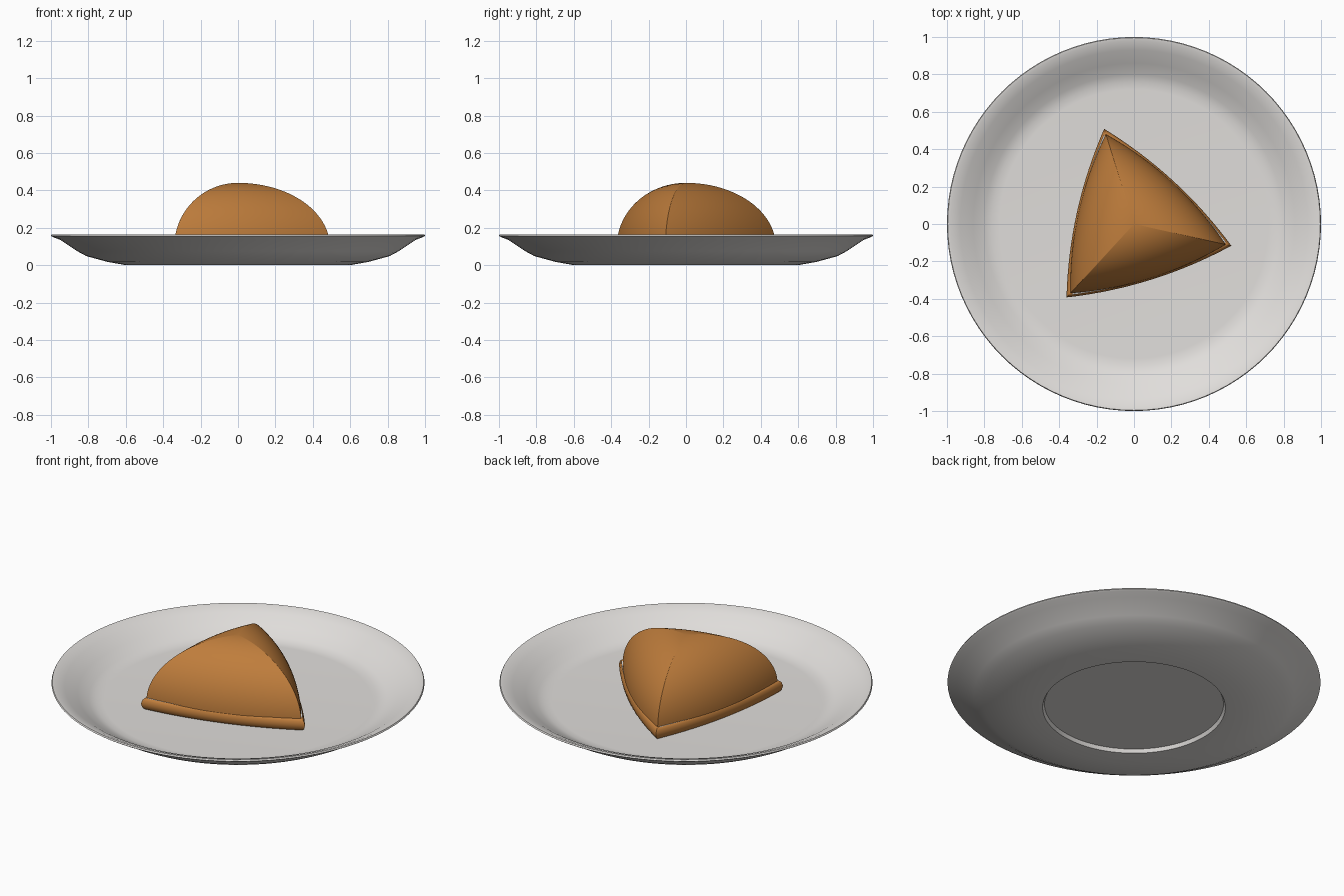
import bpy
import bmesh
from math import sin, cos, pi, radians
from mathutils import Vector

cube = bpy.data.objects.get("Cube")
if cube:
    bpy.data.objects.remove(cube, do_unlink=True)


def material(name, rgb):
    m = bpy.data.materials.new(name)
    m.use_nodes = True
    m.diffuse_color = (*rgb, 1)
    m.node_tree.nodes["Principled BSDF"].inputs["Base Color"].default_value = (*rgb, 1)
    return m


ceramic = material("warm white ceramic", (0.75, 0.73, 0.71))
pastry = material("golden brown pastry", (0.52, 0.205, 0.045))
cream = material("pale filling", (0.95, 0.93, 0.9))


def loft(name, rings, mat, closed=True, cap_ends=False, angle=40):
    """Skin a list of point rings into one smooth object."""
    bm = bmesh.new()
    loops = [[bm.verts.new(p) for p in ring] for ring in rings]
    n = len(loops[0])
    for a, b in zip(loops, loops[1:]):
        for i in range(n if closed else n - 1):
            j = (i + 1) % n
            bm.faces.new((a[i], a[j], b[j], b[i]))
    if cap_ends:
        bm.faces.new(loops[0][::-1])
        bm.faces.new(loops[-1])
    bmesh.ops.remove_doubles(bm, verts=bm.verts, dist=0.0001)
    bmesh.ops.recalc_face_normals(bm, faces=bm.faces)
    mesh = bpy.data.meshes.new(name)
    bm.to_mesh(mesh)
    bm.free()
    mesh.materials.append(mat)
    obj = bpy.data.objects.new(name, mesh)
    bpy.context.collection.objects.link(obj)
    bpy.ops.object.select_all(action="DESELECT")
    obj.select_set(True)
    bpy.context.view_layer.objects.active = obj
    bpy.ops.object.shade_smooth_by_angle(angle=radians(angle))
    return obj


def circle(r, z, n=96):
    return [(r * cos(2 * pi * i / n), r * sin(2 * pi * i / n), z) for i in range(n)]


# Plate: recessed foot, flared underside, rounded lip, sloping well, flat floor
plate_profile = [
    (0, 0.02), (0.48, 0.02), (0.49, 0), (0.6, 0), (0.7, 0.018), (0.81, 0.048),
    (0.86, 0.075), (0.95, 0.135), (0.99, 0.15), (1, 0.157), (0.996, 0.165),
    (0.98, 0.163), (0.93, 0.142), (0.86, 0.1), (0.8, 0.066), (0.76, 0.052),
    (0.72, 0.05), (0, 0.05)]
loft("plate", [circle(r, z) for r, z in plate_profile], ceramic)

# Three-cornered outline with bowed sides, sampled densely near the corners
CORNERS = [Vector((cos(a), sin(a))) for a in (radians(107.4 + 120 * k) for k in range(3))]
STEPS = 24


def side(k, radius, bow, z, count=STEPS):
    a, b = CORNERS[k] * radius, CORNERS[(k + 1) % 3] * radius
    out = (a + b).normalized()
    points = []
    for i in range(count):
        t = (1 - cos(pi * i / STEPS)) / 2
        p = a.lerp(b, t) + out * bow * 4 * t * (1 - t)
        points.append((p.x, p.y, z))
    return points


def outline(radius, bow, z):
    return [p for k in range(3) for p in side(k, radius, bow, z)]


# Domed pastry shell with three ridges
shell = []
for i in range(25):
    a = pi / 2 * i / 24
    s = cos(a)
    shell.append(outline(0.503 * s, 0.052 * s, 0.1 + 0.34 * sin(a)))
loft("pastry_shell", shell, pastry, angle=70)

# Rolled edge around the base
edge_profile = [(0.9, 0.05), (0.96, 0.052), (0.985, 0.063), (1, 0.085),
                (0.985, 0.107), (0.96, 0.117), (0.92, 0.118), (0.88, 0.105)]
loft("rolled_edge", [outline(0.533 * s, 0.045 * s, z) for s, z in edge_profile],
     pastry, cap_ends=True, angle=50)

# Slivers of filling showing in the seam beside each corner
for k in range(3):
    strip = [side(k, 0.533 * s, 0.045 * s, 0.1185, 10)[2:] for s in (0.945, 0.965)]
    loft("filling_seam_" + str(k + 1), strip, cream, closed=False)
